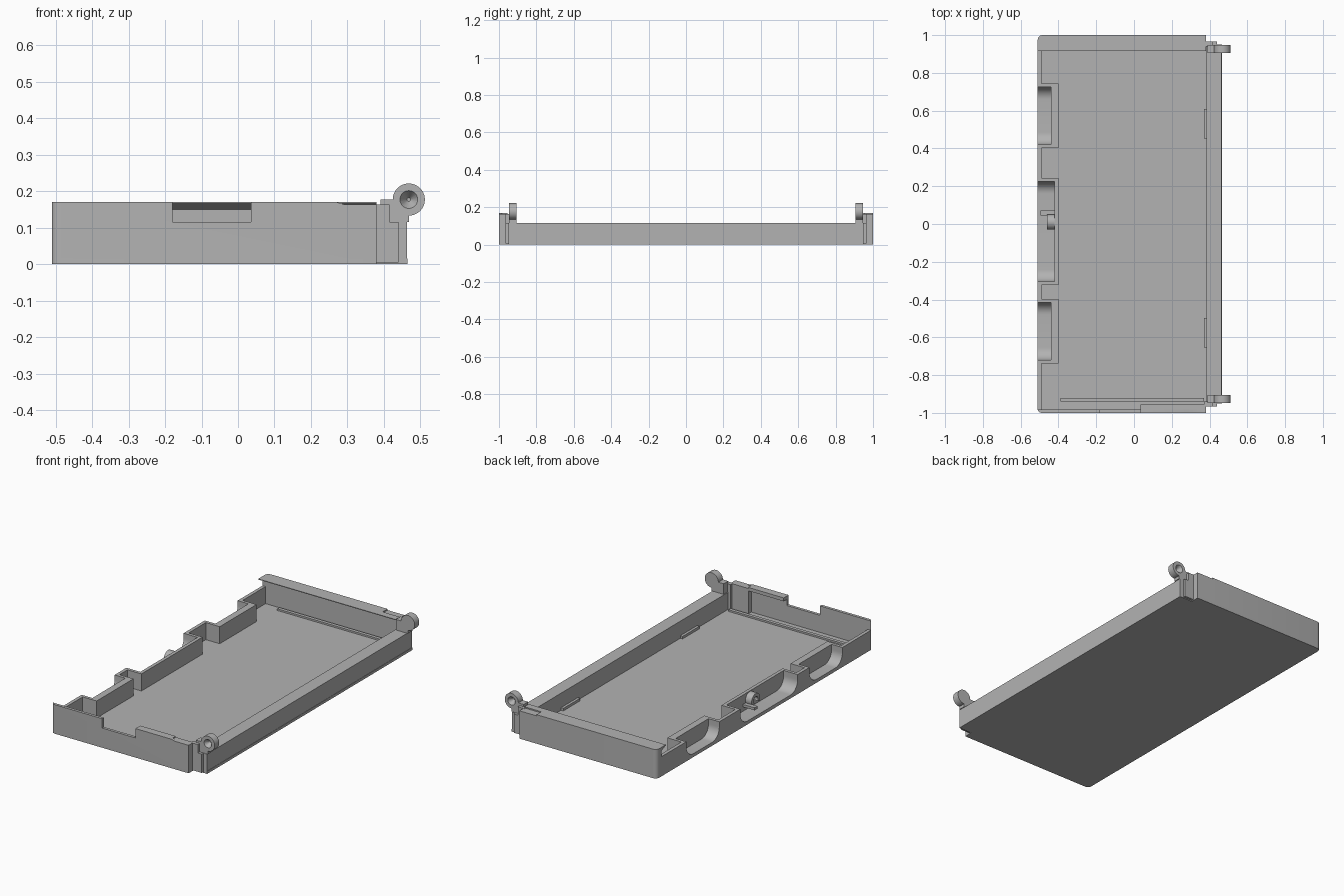
import bpy, bmesh, math
from mathutils import Vector

cube = bpy.data.objects.get("Cube")
if cube:
    bpy.data.objects.remove(cube)

grey = bpy.data.materials.new("plain_grey")
grey.use_nodes = True
COLOR = (0.45, 0.45, 0.45, 1)
grey.diffuse_color = COLOR
grey.node_tree.nodes["Principled BSDF"].inputs["Base Color"].default_value = COLOR

LEFT, FLOOR, RIM, TOP = -0.51, 0.015, 0.115, 0.17


def prism(name, pts, axis, a, b, round_corner=False):
    """Extrude a 2D outline along an axis from a to b."""
    def place(p, t):
        return {"x": (t, *p), "y": (p[0], t, p[1]), "z": (*p, t)}[axis]
    bm = bmesh.new()
    face = bm.faces.new([bm.verts.new(place(p, a)) for p in pts])
    out = bmesh.ops.extrude_face_region(bm, geom=[face])
    moved = [v for v in out["geom"] if isinstance(v, bmesh.types.BMVert)]
    shift = Vector(place((0, 0), b - a))
    bmesh.ops.translate(bm, verts=moved, vec=shift)
    if round_corner:
        # round the upright outer corners on the -x side
        edges = [e for e in bm.edges if all(
            v.co.x < LEFT + 0.001 and abs(v.co.y) > 0.999 for v in e.verts)
            and abs(e.verts[0].co.z - e.verts[1].co.z) > 0.01]
        bmesh.ops.bevel(bm, geom=edges, offset=0.025, segments=5,
                        profile=0.5, affect='EDGES')
    bmesh.ops.recalc_face_normals(bm, faces=bm.faces)
    mesh = bpy.data.meshes.new(name)
    bm.to_mesh(mesh)
    bm.free()
    mesh.materials.append(grey)
    obj = bpy.data.objects.new(name, mesh)
    bpy.context.collection.objects.link(obj)
    smooth(obj)
    return obj


def smooth(obj):
    bpy.ops.object.select_all(action='DESELECT')
    obj.select_set(True)
    bpy.context.view_layer.objects.active = obj
    bpy.ops.object.shade_smooth_by_angle(angle=math.radians(30))


def box(name, x, y, z):
    return prism(name, [(x[0], y[0]), (x[1], y[0]), (x[1], y[1]), (x[0], y[1])], "z", *z)


def arc(cx, cz, r, start, end, n):
    angles = [math.radians(start + (end - start) * i / n) for i in range(n + 1)]
    return [(cx + r * math.cos(t), cz + r * math.sin(t)) for t in angles]


# Floor and the solid long wall on the hinge side
prism("floor", [(LEFT, -1), (0.38, -1), (0.38, -0.95), (0.465, -0.95),
                (0.465, 0.95), (0.38, 0.95), (0.38, 1), (LEFT, 1)],
      "z", 0, FLOOR, True)
box("hinge_side_wall", (0.385, 0.463), (-0.95, 0.95), (0, RIM))
for y in (-0.575, 0.53):
    box("floor_tab", (0.37, 0.39), (y - 0.078, y + 0.078), (0.01, 0.03))
for y in (-0.93, 0.93):
    box("floor_rib", (-0.39, 0.37), (y - 0.01, y + 0.01), (0.01, 0.025))

# Back end wall with an overhanging sloped lip, and a shallow step by the hinge
lip = [(1, 0), (1, TOP), (0.915, TOP), (0.915, 0.166), (0.955, 0.15), (0.955, 0)]
prism("back_wall", lip, "x", LEFT, 0.27, True)
prism("back_wall_step", [(1, 0), (1, 0.163), (0.955, 0.163), (0.955, TOP), *lip[2:]],
      "x", 0.27, 0.38)

# Front end wall: thin plate with a notch and a shallow step
prism("front_wall", [(LEFT, 0), (0.38, 0), (0.38, 0.164), (0.29, 0.164), (0.27, TOP),
                     (0.035, TOP), (0.035, RIM), (-0.18, RIM), (-0.18, TOP), (LEFT, TOP)],
      "y", -1, -0.983, True)
box("front_wall_lip", (0.035, 0.265), (-0.99, -0.955), (0.15, TOP))
box("front_wall_end", (0.265, 0.38), (-0.99, -0.955), (0, 0.164))

# Stepped corner plates and hinge ears, one pair at each end
for side in (-1, 1):
    prism("corner_plate", [(0.37, 0.005), (0.44, 0.005), (0.44, RIM), (0.415, RIM),
                           (0.415, 0.164), (0.37, 0.164)],
          "y", side * 0.965, side * 0.94)
    ear = prism("hinge_ear", [(0.39, RIM), (0.468, RIM),
                              *arc(0.468, 0.177, 0.044, -90, 180, 36), (0.39, 0.177)],
                "y", side * 0.905, side * 0.947)
    # conical dimple on the outer face
    bpy.ops.mesh.primitive_cone_add(vertices=32, radius1=0.005, radius2=0.025, depth=0.03,
                                    location=(0.468, side * 0.933, 0.177),
                                    rotation=(-side * math.pi / 2, 0, 0))
    cutter = bpy.context.object
    cutter.name = "dimple_cutter"
    cutter.hide_render = True
    cutter.data.materials.append(grey)
    cut = ear.modifiers.new("dimple", 'BOOLEAN')
    cut.operation = 'DIFFERENCE'
    cut.object = cutter
    bpy.context.view_layer.objects.active = ear
    bpy.ops.object.modifier_apply(modifier="dimple")
    bpy.data.objects.remove(cutter)
    smooth(ear)

# Notched long wall: three pockets open outward, each with rounded lower corners
WALL = 0.018
R = 0.065
pockets = [(-0.72, -0.415, -0.44), (-0.305, 0.225, -0.42), (0.42, 0.725, -0.44)]
edge = -0.985
for y0, y1, depth in pockets:
    base = 0.02
    outline = [(y0 - WALL, 0), (y1 + WALL, 0), (y1 + WALL, RIM), (y1, RIM),
               *arc(y1 - R, base + R, R, 0, -90, 10),
               *arc(y0 + R, base + R, R, -90, -180, 10),
               (y0, RIM), (y0 - WALL, RIM)]
    prism("pocket", outline, "x", LEFT, depth)
    box("pocket_back", (depth, -0.40), (y0 - WALL, y1 + WALL), (0, RIM))
    box("outer_wall", (LEFT, -0.49), (edge, y0 - WALL), (0, RIM))
    edge = y1 + WALL
box("outer_wall", (LEFT, -0.49), (edge, 0.96), (0, RIM))

# Small catch inside the middle pocket
ring = arc(0.01, 0.072, 0.04, -60, 210, 24) + arc(0.01, 0.072, 0.02, 210, -60, 24)
prism("catch_ring", ring, "x", -0.46, -0.415)
box("catch_bar", (-0.495, -0.415), (0.045, 0.072), (0.045, 0.06))
